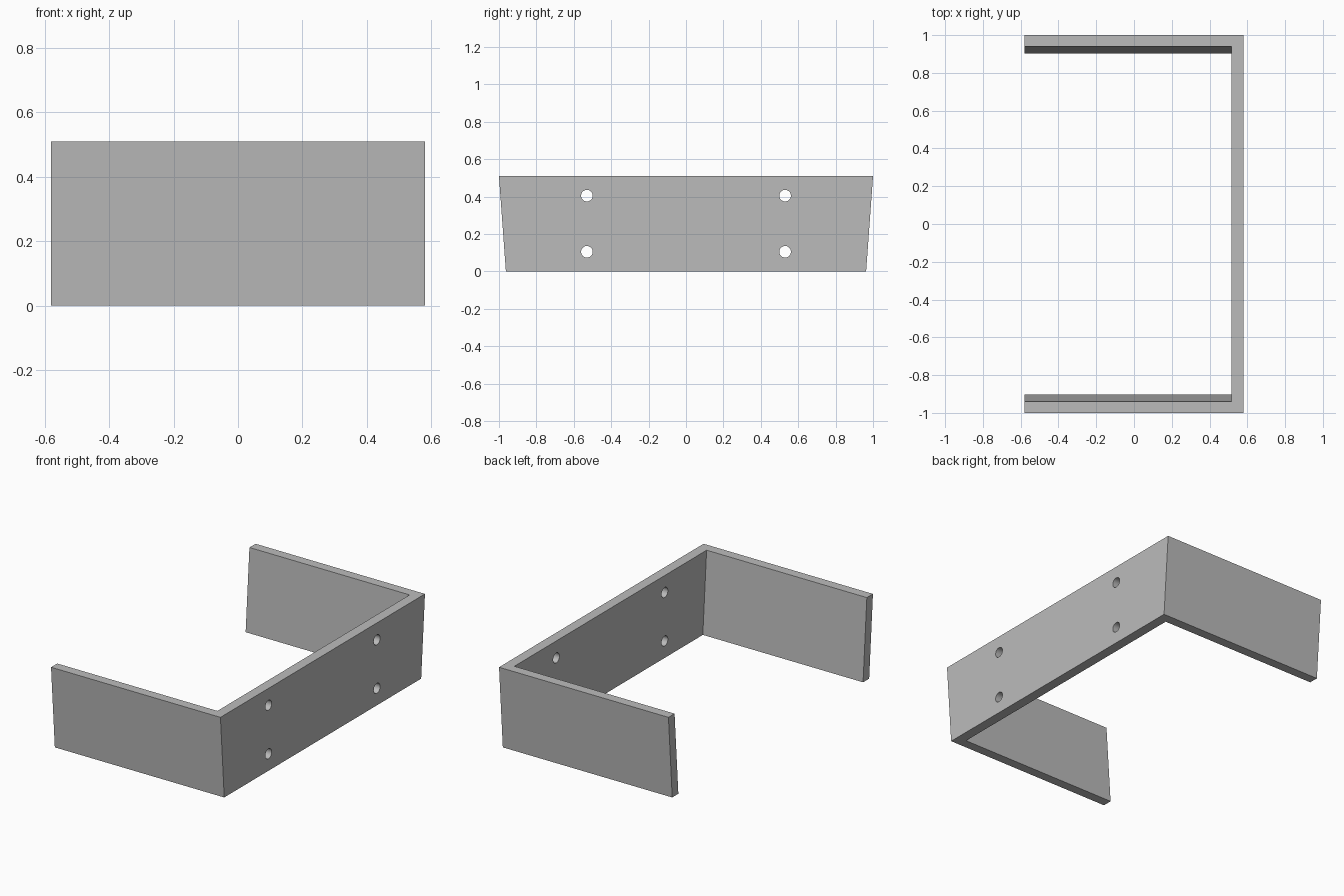
import bpy
import bmesh
from math import radians
from mathutils import Matrix

cube = bpy.data.objects.get("Cube")
if cube:
    bpy.data.objects.remove(cube)

HEIGHT = 0.51
X_OUT, X_IN = 0.58, 0.517
WALL = 0.06
HOLE_RADIUS = 0.031

grey = bpy.data.materials.new("plain grey")
grey.use_nodes = True
colour = (0.5, 0.5, 0.5, 1)
grey.diffuse_color = colour
grey.node_tree.nodes["Principled BSDF"].inputs["Base Color"].default_value = colour


def add_object(name, bm):
    bmesh.ops.recalc_face_normals(bm, faces=bm.faces)
    mesh = bpy.data.meshes.new(name)
    bm.to_mesh(mesh)
    bm.free()
    mesh.materials.append(grey)
    obj = bpy.data.objects.new(name, mesh)
    bpy.context.collection.objects.link(obj)
    return obj


def u_ring(bm, half, z):
    """U-shaped outline, open towards -x."""
    inner = half - WALL
    outline = [(-X_OUT, -half), (X_OUT, -half), (X_OUT, half), (-X_OUT, half),
               (-X_OUT, inner), (X_IN, inner), (X_IN, -inner), (-X_OUT, -inner)]
    return [bm.verts.new((x, y, z)) for x, y in outline]


# Bracket: U-shaped channel whose arms lean outwards
bm = bmesh.new()
low = u_ring(bm, 0.963, 0)
high = u_ring(bm, 1.0, HEIGHT)
for i in range(len(low)):
    j = (i + 1) % len(low)
    bm.faces.new((low[i], low[j], high[j], high[i]))
# Caps are split into back plate and two arms at the inner corners
for ring in (low, high):
    for part in ((1, 2, 5, 6), (2, 3, 4, 5), (0, 1, 6, 7)):
        bm.faces.new([ring[k] for k in part])
bracket = add_object("bracket", bm)

# Screw holes through the back plate
bm = bmesh.new()
for y in (-0.53, 0.53):
    for z in (0.105, 0.405):
        place = Matrix.Translation((X_OUT, y, z)) @ Matrix.Rotation(radians(90), 4, 'Y')
        bmesh.ops.create_cone(bm, cap_ends=True, segments=32, radius1=HOLE_RADIUS,
                              radius2=HOLE_RADIUS, depth=0.4, matrix=place)
cutter = add_object("screw_hole_cutter", bm)
cutter.hide_render = True
cutter.hide_set(True)

holes = bracket.modifiers.new("screw holes", 'BOOLEAN')
holes.operation = 'DIFFERENCE'
holes.solver = 'EXACT'
holes.object = cutter

# Apply the cut, then smooth only the hole walls
bpy.context.view_layer.objects.active = bracket
bracket.select_set(True)
bpy.ops.object.modifier_apply(modifier=holes.name)
bpy.data.objects.remove(cutter)
bpy.ops.object.shade_smooth_by_angle(angle=radians(30))
